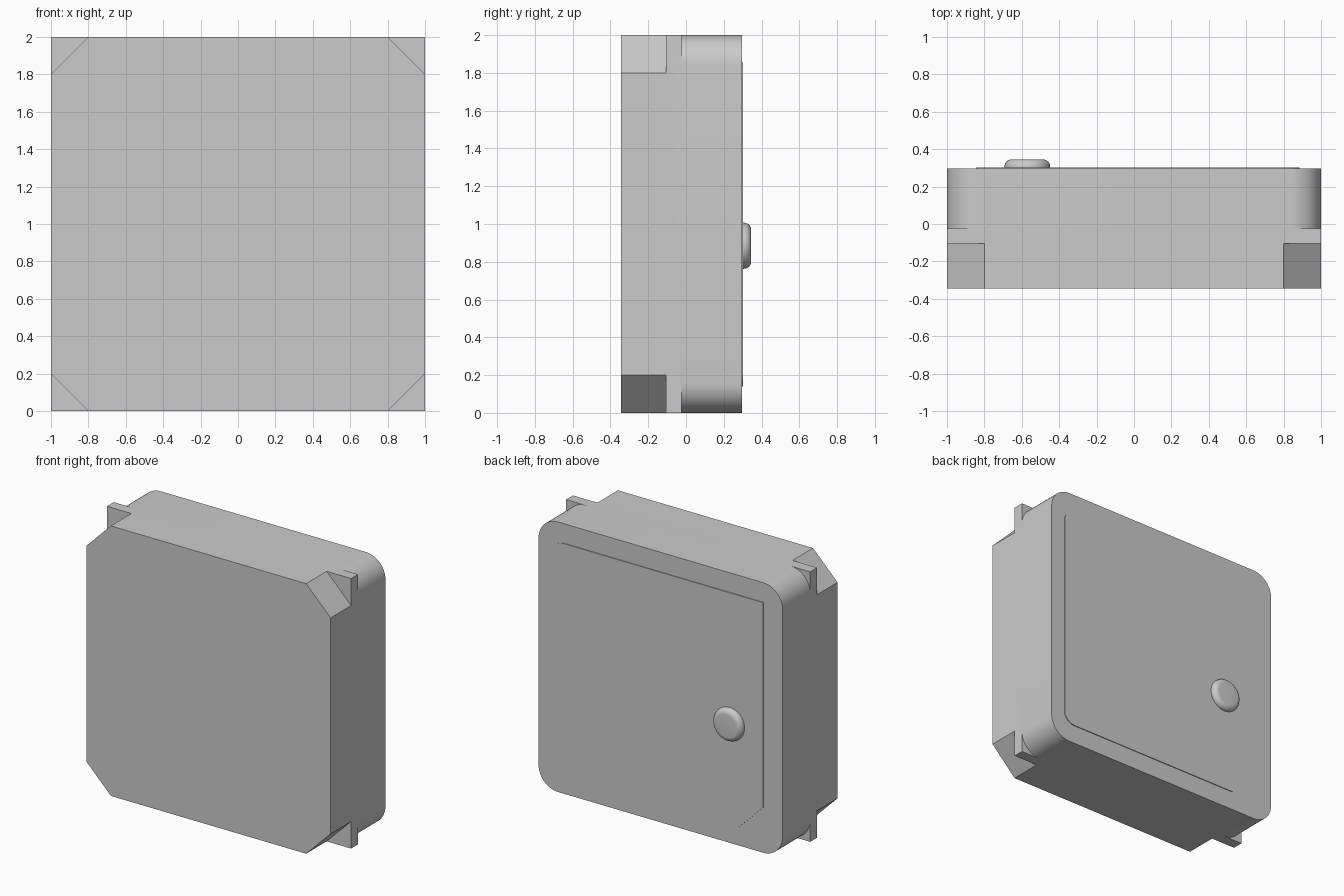
import bpy, bmesh
from math import sin, cos, pi

if "Cube" in bpy.data.objects:
    bpy.data.objects.remove(bpy.data.objects["Cube"], do_unlink=True)

grey = bpy.data.materials.new("light_grey")
grey.use_nodes = True
grey.diffuse_color = (0.6, 0.6, 0.6, 1)
grey.node_tree.nodes["Principled BSDF"].inputs["Base Color"].default_value = (0.6, 0.6, 0.6, 1)

MID = 1.0            # height of the case centre
FRONT, BACK = -0.345, 0.297
R = 0.16             # radius of the rear corners


def prism(bm, profile, y0, y1):
    """Extrude an (x, z) outline from y0 to y1."""
    face = bm.faces.new([bm.verts.new((x, y0, z)) for x, z in profile])
    new = bmesh.ops.extrude_face_region(bm, geom=[face])["geom"]
    for v in new:
        if isinstance(v, bmesh.types.BMVert):
            v.co.y = y1


def arc(cx, cz, r, a0, a1, steps):
    return [(cx + r * cos(a0 + (a1 - a0) * i / steps),
             cz + r * sin(a0 + (a1 - a0) * i / steps)) for i in range(steps + 1)]


def finish(name, bm):
    bmesh.ops.recalc_face_normals(bm, faces=bm.faces[:])
    mesh = bpy.data.meshes.new(name)
    bm.to_mesh(mesh)
    bm.free()
    ob = bpy.data.objects.new(name, mesh)
    bpy.context.collection.objects.link(ob)
    mesh.materials.append(grey)
    return ob


def select(ob):
    bpy.ops.object.select_all(action='DESELECT')
    ob.select_set(True)
    bpy.context.view_layer.objects.active = ob


def smooth(ob):
    select(ob)
    bpy.ops.object.shade_smooth_by_angle(angle=pi / 6)


# Case: a square block with its corners cut away
bm = bmesh.new()
prism(bm, [(-1, 0), (1, 0), (1, 2), (-1, 2)], FRONT, BACK)
case = finish("case", bm)

# Corner cutters: straight chamfers in front, rounded corners behind
chamfer = [(1.1, 0.7), (1.1, 1.1), (0.7, 1.1)]
rounded = arc(1 - R, 1 - R, R, 0, pi / 2, 12) + [(1 - R, 1.1), (1.1, 1.1), (1.1, 1 - R)]
bm = bmesh.new()
for sx in (-1, 1):
    for sz in (-1, 1):
        for outline, y0, y1 in ((chamfer, -0.5, -0.105), (rounded, -0.025, 0.5)):
            prism(bm, [(sx * x, MID + sz * z) for x, z in outline], y0, y1)
cutter = finish("corner_cutter", bm)
cutter.hide_render = True

cut = case.modifiers.new("corners", 'BOOLEAN')
cut.operation = 'DIFFERENCE'
cut.solver = 'EXACT'
cut.object = cutter
select(case)
bpy.ops.object.modifier_apply(modifier=cut.name)
bpy.data.objects.remove(cutter, do_unlink=True)
smooth(case)

# Back panel: two rounded corners, one square, one chamfered
left, right, low, high, r = 0.885, -0.845, 0.14, 1.855, 0.09
panel = arc(left - r, high - r, r, 0, pi / 2, 8)
panel += [(right, high), (right, low + 0.2), (right + 0.2, low)]
panel += arc(left - r, low + r, r, -pi / 2, 0, 8)
bm = bmesh.new()
prism(bm, panel, BACK - 0.003, 0.303)
smooth(finish("back_panel", bm))

# Round button with a softened rim
bm = bmesh.new()
prism(bm, arc(-0.57, 0.885, 0.122, 0, 2 * pi, 48)[:-1], 0.3, 0.345)
rim = [e for e in bm.edges if all(v.co.y > 0.34 for v in e.verts)]
bmesh.ops.bevel(bm, geom=rim, offset=0.038, segments=6, profile=0.5, affect='EDGES')
smooth(finish("button", bm))
